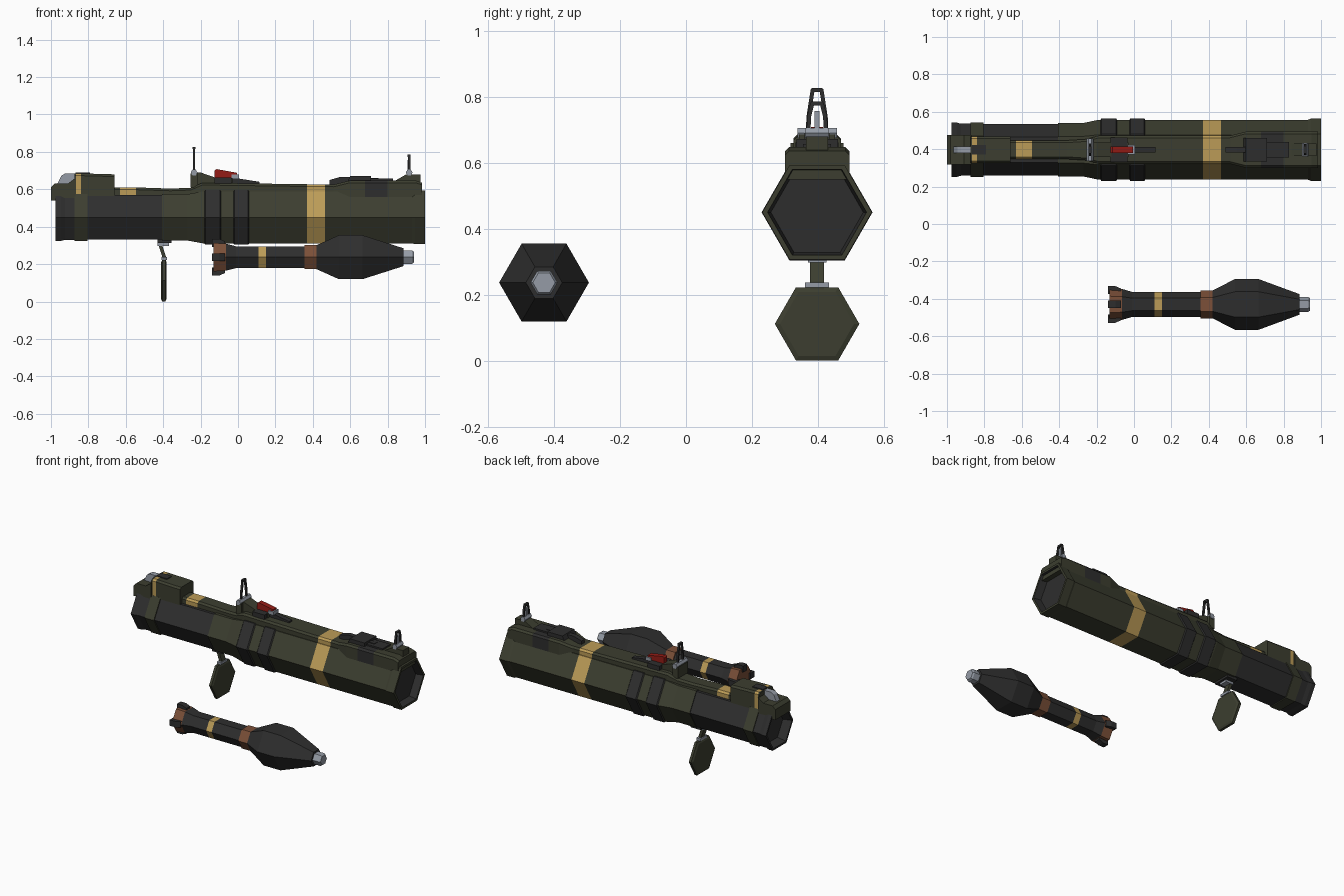
import bpy, bmesh
from math import cos, sin, pi
from mathutils import Vector

if "Cube" in bpy.data.objects:
    bpy.data.objects.remove(bpy.data.objects["Cube"])

def mat(name, c):
    m = bpy.data.materials.new(name)
    m.diffuse_color = (*c, 1)
    m.use_nodes = True
    m.node_tree.nodes["Principled BSDF"].inputs["Base Color"].default_value = m.diffuse_color
    return m

M = {'olive': mat('olive', (.045, .048, .029)), 'dark': mat('dark', (.027, .027, .027)),
     'tan': mat('tan', (.50, .33, .095)), 'brown': mat('brown', (.20, .08, .04)),
     'red': mat('red', (.30, .012, .008)), 'steel': mat('steel', (.30, .33, .38))}
CY, CZ = .397, .45          # launcher axis
RY, RZ = -.43, .237         # rocket axis

def finish(name, bm, mats):
    bmesh.ops.remove_doubles(bm, verts=bm.verts, dist=1e-5)
    bmesh.ops.recalc_face_normals(bm, faces=bm.faces)
    me = bpy.data.meshes.new(name)
    bm.to_mesh(me)
    bm.free()
    for m in mats:
        me.materials.append(M[m])
    ob = bpy.data.objects.new(name, me)
    bpy.context.collection.objects.link(ob)
    return ob

def loft(name, rings):
    """rings: (list of points, material of the span that follows)"""
    bm = bmesh.new()
    mats = sorted({m for _, m in rings})
    loops = [[bm.verts.new(p) for p in pts] for pts, _ in rings]
    n = len(loops[0])
    for i in range(len(loops) - 1):
        for k in range(n):
            a, b = loops[i], loops[i + 1]
            f = bm.faces.new((a[k], a[(k + 1) % n], b[(k + 1) % n], b[k]))
            f.material_index = mats.index(rings[i][1])
    for lp, m in ((loops[0], rings[0][1]), (loops[-1], rings[-1][1])):
        bm.faces.new(lp).material_index = mats.index(m)
    return finish(name, bm, mats)

def hex_lathe(name, cy, cz, prof):
    """six-sided turned shape along x from (x, radius, material)"""
    return loft(name, [([(x, cy + r * cos(k * pi / 3), cz + r * sin(k * pi / 3))
                         for k in range(6)], m) for x, r, m in prof])

def rail(name, prof, base):
    """chamfered rail on top of the tube from (x, half width, top, material)"""
    c = .012
    return loft(name, [([(x, CY + y, z) for y, z in
                         ((-h, base), (-h, t - c), (-h + c, t), (h - c, t), (h, t - c), (h, base))], m)
                       for x, h, t, m in prof])

def plate(name, pts, half, m, cy=CY):
    """xz outline extruded along y"""
    return loft(name, [([(x, cy + s * half, z) for x, z in pts], m) for s in (-1, 1)])

def box(name, x0, x1, half, z0, z1, m, cy=CY):
    return plate(name, [(x0, z0), (x1, z0), (x1, z1), (x0, z1)], half, m, cy)

def beam(name, a, b, w, m):
    a, b = Vector(a), Vector(b)
    q = (b - a).to_track_quat('Z', 'Y')
    sq = [(-w, -w, 0), (w, -w, 0), (w, w, 0), (-w, w, 0)]
    return loft(name, [([p + q @ Vector(s) for s in sq], m) for p in (a, b)])

# Launcher tube with recessed ends
hex_lathe('launcher_tube', CY, CZ, [
    (-.92, .115, 'dark'), (-.976, .132, 'dark'), (-.976, .146, 'dark'), (-.95, .146, 'dark'),
    (-.925, .139, 'dark'), (-.875, .139, 'olive'), (-.875, .145, 'olive'), (-.805, .145, 'olive'),
    (-.805, .138, 'dark'), (-.405, .138, 'dark'), (-.405, .143, 'olive'), (-.36, .143, 'olive'),
    (-.27, .143, 'olive'), (-.19, .160, 'olive'), (.37, .160, 'tan'), (.465, .160, 'olive'),
    (.93, .160, 'olive'), (.945, .166, 'olive'), (1.0, .166, 'olive'), (1.0, .150, 'dark'),
    (.95, .140, 'dark')])
for i, (a, b) in enumerate(((-.18, -.09), (-.025, .06))):
    hex_lathe(f'tube_band_{i}', CY, CZ, [(a, .160, 'dark'), (a + .006, .168, 'dark'),
                                         (b - .006, .168, 'dark'), (b, .160, 'dark')])

# Rails and housings along the top
rail('rear_rail', [(-.88, .05, .610, 'olive'), (-.63, .05, .610, 'tan'), (-.545, .05, .610, 'olive'),
                   (-.36, .05, .604, 'olive'), (-.2, .06, .610, 'olive')], .55)
rail('middle_rail', [(-.26, .055, .605, 'olive'), (-.19, .075, .635, 'olive'), (.37, .075, .627, 'tan'),
                     (.465, .075, .627, 'olive'), (.56, .075, .627, 'olive')], .56)
rail('front_housing', [(.51, .075, .625, 'olive'), (.60, .0975, .647, 'olive'), (.68, .0975, .647, 'dark'),
                       (.80, .0975, .647, 'olive'), (.95, .0975, .647, 'olive'),
                       (.985, .0975, .635, 'olive')], .55)

# Rear latch block
rail('rear_box', [(-.875, .072, .685, 'olive'), (-.865, .072, .685, 'tan'), (-.84, .072, .685, 'olive'),
                  (-.66, .072, .680, 'olive')], .56)
box('rear_box_cap', -.87, -.79, .025, .68, .69, 'dark')
plate('rear_mount', [(-1, .54), (-.87, .54), (-.87, .66), (-.91, .63), (-.98, .63), (-1, .61)], .08, 'olive')
plate('rear_latch', [(-.97, .62), (-.945, .672), (-.925, .684), (-.87, .684), (-.87, .62)], .018, 'steel')

# Trigger group
plate('trigger_base', [(-.25, .6), (-.03, .6), (-.03, .66), (-.12, .662), (-.20, .69), (-.25, .69)], .038, 'olive')
box('trigger_block', -.125, -.035, .065, .62, .662, 'dark')
plate('trigger_lever', [(-.03, .62), (.115, .62), (.115, .640), (.0, .658), (-.03, .658)], .016, 'dark')
plate('trigger_bar', [(-.125, .66), (-.005, .66), (-.005, .688), (-.115, .708), (-.125, .70)], .018, 'red')
box('trigger_catch', -.035, .005, .026, .655, .678, 'steel')

# Front cover on the housing
plate('cover_strap', [(.49, .625), (.75, .625), (.75, .66), (.55, .667), (.49, .65)], .016, 'dark')
plate('cover_block', [(.585, .64), (.71, .64), (.71, .672), (.60, .672)], .063, 'dark')
box('cover_plate', .70, .83, .042, .64, .657, 'dark')
plate('sight_mount', [(.83, .64), (.945, .62), (.975, .62), (.975, .68), (.90, .68)], .033, 'olive')

# Folding sights: pivot bar, tapered frame
for name, x, top, hb, ht, pivot in (('rear_sight', -.235, .827, .028, .013, .060),
                                    ('front_sight', .915, .785, .026, .014, .036)):
    bm = bmesh.new()
    vs = [[bm.verts.new((x + .018 * cos(k * pi / 3), CY + s * pivot, .69 + .018 * sin(k * pi / 3)))
           for k in range(6)] for s in (-1, 1)]
    for k in range(6):
        bm.faces.new((vs[0][k], vs[0][k - 1], vs[1][k - 1], vs[1][k]))
    for v in vs:
        bm.faces.new(v)
    finish(name + '_pivot', bm, ['steel'])
    for s, side in ((-1, 'left'), (1, 'right')):
        beam(f'{name}_{side}_lower', (x, CY + s * hb, .69), (x, CY + s * hb * .93, .745), .006, 'dark')
        beam(f'{name}_{side}_upper', (x, CY + s * hb * .93, .74), (x, CY + s * ht, top - .004), .006, 'dark')
    box(name + '_top', x - .008, x + .008, ht + .004, top - .012, top, 'dark')
beam('front_sight_post', (.915, CY, .69), (.915, CY, .757), .008, 'steel')
box('rear_sight_base', -.255, -.215, .055, .61, .685, 'olive')

# Folding shoulder plate under the tube
box('shoulder_mount', -.43, -.355, .06, .312, .34, 'dark')
box('shoulder_hinge', -.43, -.37, .028, .298, .315, 'steel')
plate('shoulder_arm', [(-.428, .31), (-.408, .31), (-.385, .24), (-.385, .20), (-.405, .20), (-.405, .24)],
      .021, 'olive')
box('shoulder_clip', -.41, -.38, .036, .222, .238, 'steel')
hex_lathe('shoulder_plate', CY, .112, [(-.412, .112, 'olive'), (-.405, .128, 'olive'),
                                       (-.388, .128, 'olive'), (-.382, .112, 'olive')])

# Rocket body
hex_lathe('rocket_body', RY, RZ, [
    (-.13, .070, 'brown'), (-.13, .088, 'brown'), (-.065, .083, 'dark'), (-.01, .067, 'dark'),
    (.11, .067, 'tan'), (.15, .067, 'dark'), (.355, .067, 'brown'), (.355, .074, 'brown'),
    (.42, .074, 'dark'), (.54, .136, 'dark'), (.665, .136, 'dark'), (.885, .055, 'dark'),
    (.885, .041, 'steel'), (.93, .041, 'steel'), (.94, .034, 'steel')])

# Four tail tabs
for k in range(4):
    c, s = round(cos(k * pi / 2)), round(sin(k * pi / 2))
    rings = []
    for x, r in ((-.14, .098), (-.10, .098), (-.07, .085)):
        rings.append(([(x, RY + c * q - s * t, RZ + s * q + c * t) for q, t in
                       ((.055, -.02), (r, -.02), (r, .02), (.055, .02))], 'dark'))
    loft(f'tail_tab_{k}', rings)
